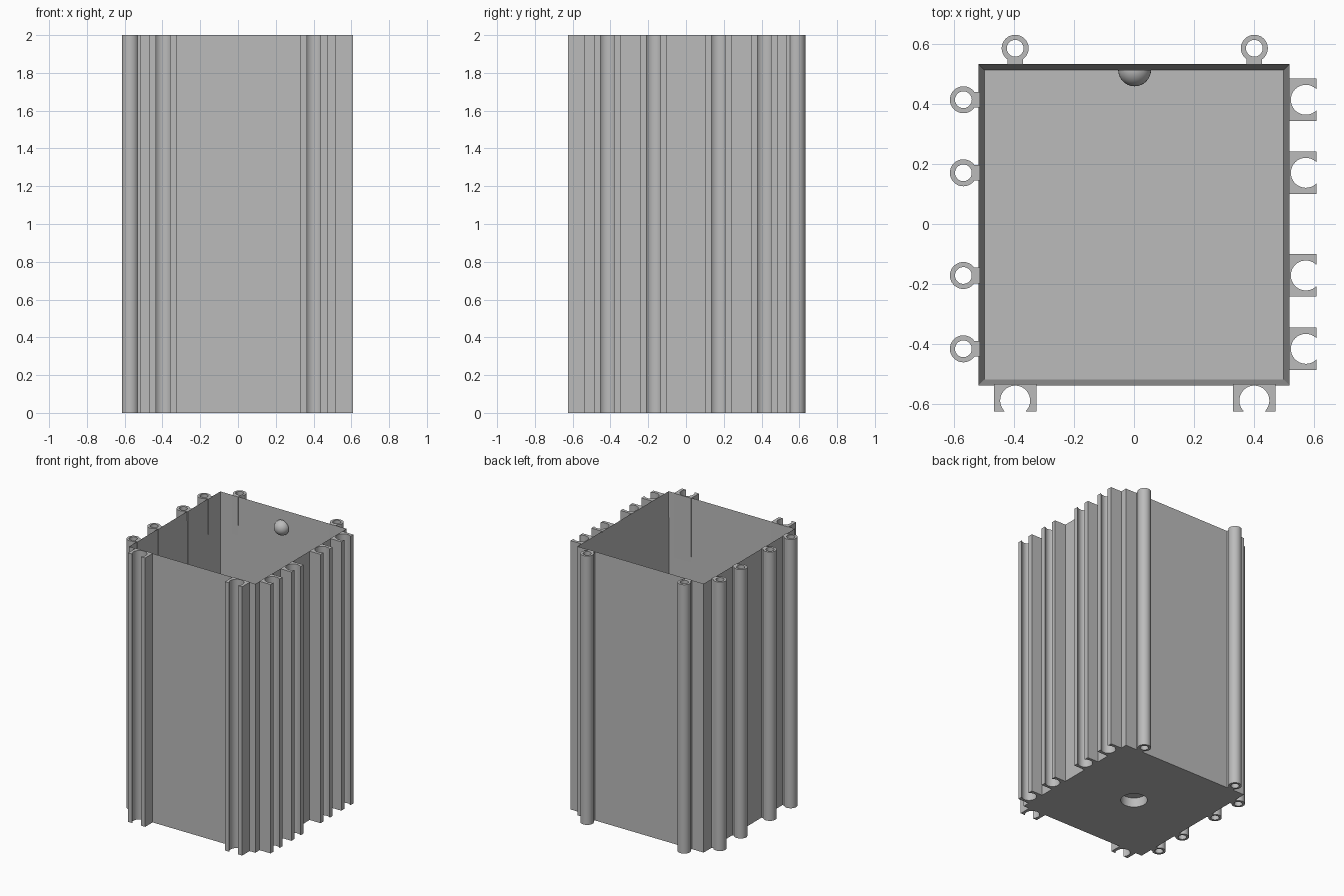
import bpy, bmesh
from math import sin, cos, asin, pi, radians
from mathutils import Matrix

if "Cube" in bpy.data.objects:
    bpy.data.objects.remove(bpy.data.objects["Cube"], do_unlink=True)

HEIGHT = 2.0
GREY = (0.5, 0.5, 0.5, 1)
grey = bpy.data.materials.new("plain grey")
grey.use_nodes = True
grey.diffuse_color = GREY
grey.node_tree.nodes["Principled BSDF"].inputs["Base Color"].default_value = GREY


def select_only(ob):
    bpy.ops.object.select_all(action='DESELECT')
    ob.select_set(True)
    bpy.context.view_layer.objects.active = ob


def add_mesh(name, bm):
    me = bpy.data.meshes.new(name)
    bm.to_mesh(me)
    bm.free()
    ob = bpy.data.objects.new(name, me)
    bpy.context.collection.objects.link(ob)
    me.materials.append(grey)
    return ob


def smooth(ob):
    select_only(ob)
    bpy.ops.object.shade_smooth_by_angle(angle=radians(30))


def arc(radius, start, end, steps=48):
    angles = [start + (end - start) * i / steps for i in range(steps + 1)]
    return [(radius * cos(a), radius * sin(a)) for a in angles]


def extrude_profile(name, loops, x, y, turn):
    """Extrude closed outlines (later ones are holes) over the full height."""
    cu = bpy.data.curves.new(name, 'CURVE')
    cu.dimensions = '2D'
    cu.fill_mode = 'BOTH'
    cu.extrude = HEIGHT / 2
    for points in loops:
        sp = cu.splines.new('POLY')
        sp.points.add(len(points) - 1)
        for p, (u, v) in zip(sp.points, points):
            p.co = (u, v, 0, 1)
        sp.use_cyclic_u = True
    ob = bpy.data.objects.new(name, cu)
    bpy.context.collection.objects.link(ob)
    ob.location = (x, y, HEIGHT / 2)
    ob.rotation_euler.z = turn
    select_only(ob)
    bpy.ops.object.convert(target='MESH')
    ob = bpy.context.view_layer.objects.active
    bm = bmesh.new()
    bm.from_mesh(ob.data)
    bmesh.ops.remove_doubles(bm, verts=bm.verts, dist=0.0001)
    bmesh.ops.recalc_face_normals(bm, faces=bm.faces)
    bm.to_mesh(ob.data)
    bm.free()
    ob.data.materials.clear()
    ob.data.materials.append(grey)
    smooth(ob)


# Open box: a block whose top is inset and pushed down to the floor
bm = bmesh.new()
bmesh.ops.create_cube(bm, size=1, matrix=Matrix.Translation((0, -0.002, HEIGHT / 2))
                      @ Matrix.Diagonal((1.04, 1.074, HEIGHT, 1)))
top = max(bm.faces, key=lambda f: f.calc_center_median().z)
bmesh.ops.inset_region(bm, faces=[top], thickness=0.028)
for v in top.verts:
    v.co.z = 0.1
box = add_mesh("box", bm)

# Round blind recess in the underside
bm = bmesh.new()
bmesh.ops.create_cone(bm, cap_ends=True, segments=48, radius1=0.09, radius2=0.09, depth=0.14)
cutter = add_mesh("recess_cutter", bm)
cutter.hide_render = True
cut = box.modifiers.new("recess", 'BOOLEAN')
cut.operation = 'DIFFERENCE'
cut.solver = 'EXACT'
cut.object = cutter
select_only(box)
bpy.ops.object.modifier_apply(modifier=cut.name)
bpy.data.objects.remove(cutter, do_unlink=True)
smooth(box)

# Half-round knob on the inside of the back wall
bm = bmesh.new()
bmesh.ops.create_uvsphere(bm, u_segments=32, v_segments=16, radius=0.055,
                          matrix=Matrix.Translation((0.002, 0.515, 1.88)))
cut_at = bm.verts[:] + bm.edges[:] + bm.faces[:]
bmesh.ops.bisect_plane(bm, geom=cut_at, plane_co=(0, 0.515, 0), plane_no=(0, 1, 0),
                       clear_outer=True)
smooth(add_mesh("inner_knob", bm))

# Rail profiles, with the bore at the origin and +u pointing away from the wall
neck = asin(0.026 / 0.045)
tube = [[(-0.055, -0.026)] + arc(0.045, -pi + neck, pi - neck) + [(-0.055, 0.026)],
        arc(0.028, 0, 2 * pi)[:-1]]
lip = asin(0.036 / 0.05)
clip = [[(-0.056, -0.071), (0.036, -0.071), (0.036, -0.036)]
        + arc(0.05, 2 * pi - lip, lip)
        + [(0.036, 0.036), (0.036, 0.071), (-0.056, 0.071)]]

# Four rails on each side, two on the front and back
for i, y in enumerate((0.415, 0.171, -0.172, -0.417), 1):
    extrude_profile(f"right_tube_{i}", tube, -0.57, y, pi)
    extrude_profile(f"left_clip_{i}", clip, 0.574, y, 0)
for side, x in (("right", -0.397), ("left", 0.402)):
    extrude_profile(f"back_tube_{side}", tube, x, 0.587, pi / 2)
    extrude_profile(f"front_clip_{side}", clip, x, -0.59, -pi / 2)
